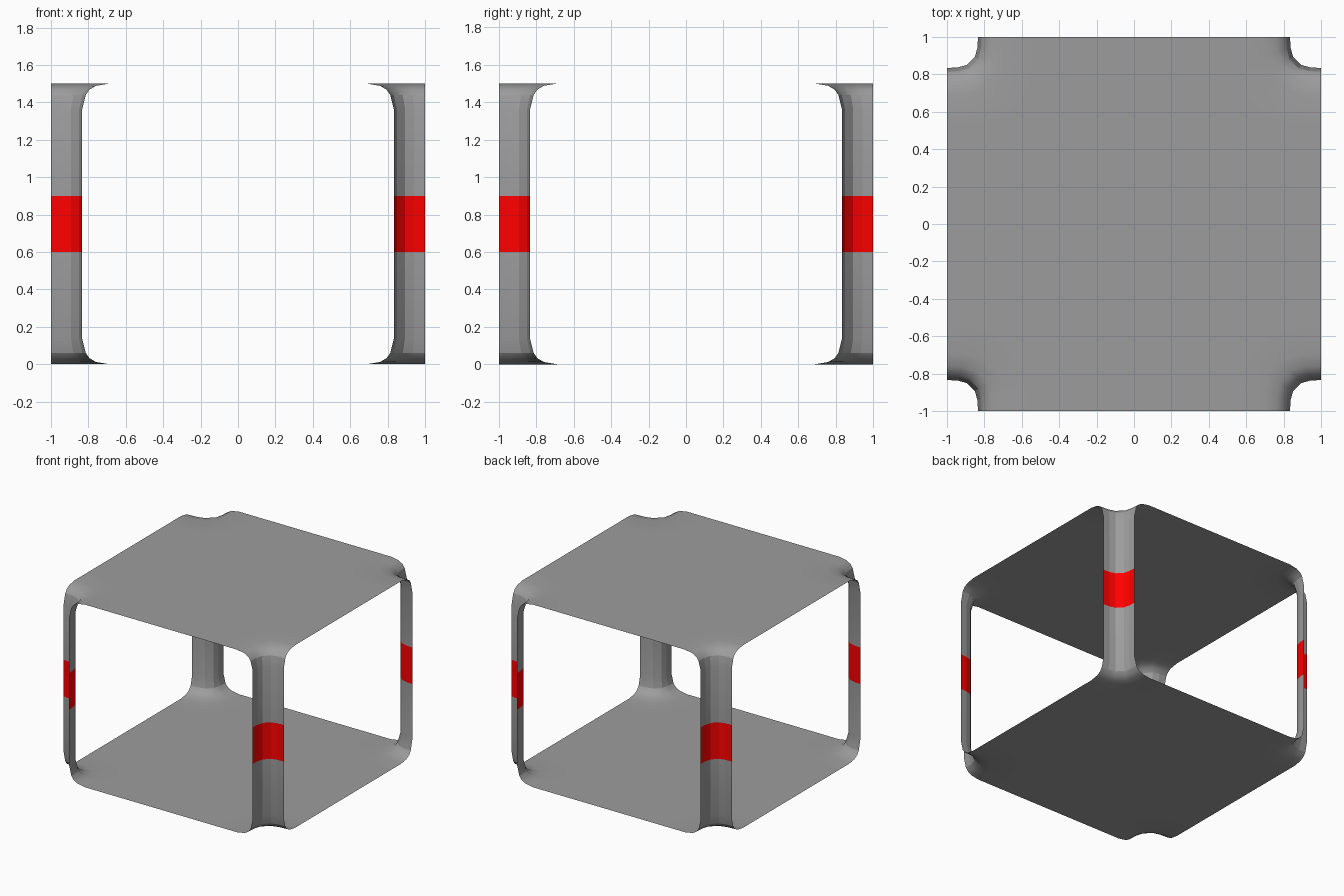
import bpy, bmesh

if "Cube" in bpy.data.objects:
    bpy.data.objects.remove(bpy.data.objects["Cube"])

H = 1.5
# quarter cross-section of a corner column (unit offsets from the corner axis)
SECTION = [(1, 0), (0.98, 0.35), (0.9, 0.64), (0.64, 0.9), (0.35, 0.98), (0, 1)]
SEG = len(SECTION) - 1
CORNERS = [(1, 1), (-1, 1), (-1, -1), (1, -1)]
# (radius, height) profiles of the upper half
PILLAR = [(0.166, 0.9), (0.166, 1.36), (0.186, 1.44)]
FLARE = [(0.186, 1.44), (0.206, 1.468), (0.24, 1.488), (0.31, 1.5), (0.48, 1.5)]
BAND = [(0.166, 0.6), (0.166, 0.9)]


def material(name, *rgb):
    mat = bpy.data.materials.new(name)
    mat.diffuse_color = (*rgb, 1)
    mat.use_nodes = True
    mat.node_tree.nodes["Principled BSDF"].inputs["Base Color"].default_value = mat.diffuse_color
    return mat


def ring(bm, sx, sy, r, z):
    """Quarter ring around one corner, running counter-clockwise round the plate."""
    pts = [(sx * (1 - u * r), sy * (1 - v * r), z) for u, v in SECTION]
    if sx * sy > 0:
        pts.reverse()
    return [bm.verts.new(p) for p in pts]


def build(name, mat, profile, bottom=False, plate=False):
    bm = bmesh.new()

    def face(verts):
        bm.faces.new(verts[::-1] if bottom else verts).smooth = True

    rims = []
    for sx, sy in CORNERS:
        rings = [ring(bm, sx, sy, r, H - z if bottom else z) for r, z in profile]
        for a, b in zip(rings, rings[1:]):
            for i in range(SEG):
                face([a[i], a[i + 1], b[i + 1], b[i]])
        if not plate:
            # crisp facets along the columns
            for a, b in zip(rings, rings[1:]):
                for i in range(1, SEG):
                    bm.edges.get((a[i], b[i])).smooth = False
        rims.append(rings[-1])
    if plate:
        # flat sheet: convex centre and four edge strips
        face([v for rim in rims for v in rim[1:-1]])
        for a, b in zip(rims, rims[1:] + rims[:1]):
            face([a[-1], b[0], b[1], a[-2]])
    me = bpy.data.meshes.new(name)
    bm.to_mesh(me)
    bm.free()
    me.materials.append(mat)
    ob = bpy.data.objects.new(name, me)
    bpy.context.collection.objects.link(ob)


grey = material("grey", 0.335, 0.335, 0.335)
red = material("red", 1.0, 0.0, 0.0)

# sheets with flared corners, and faceted columns
for side, bottom in (("upper", False), ("lower", True)):
    build(side + "_sheet", grey, FLARE, bottom, plate=True)
    build(side + "_pillars", grey, PILLAR, bottom)

# red middle bands on the columns
build("red_bands", red, BAND)
